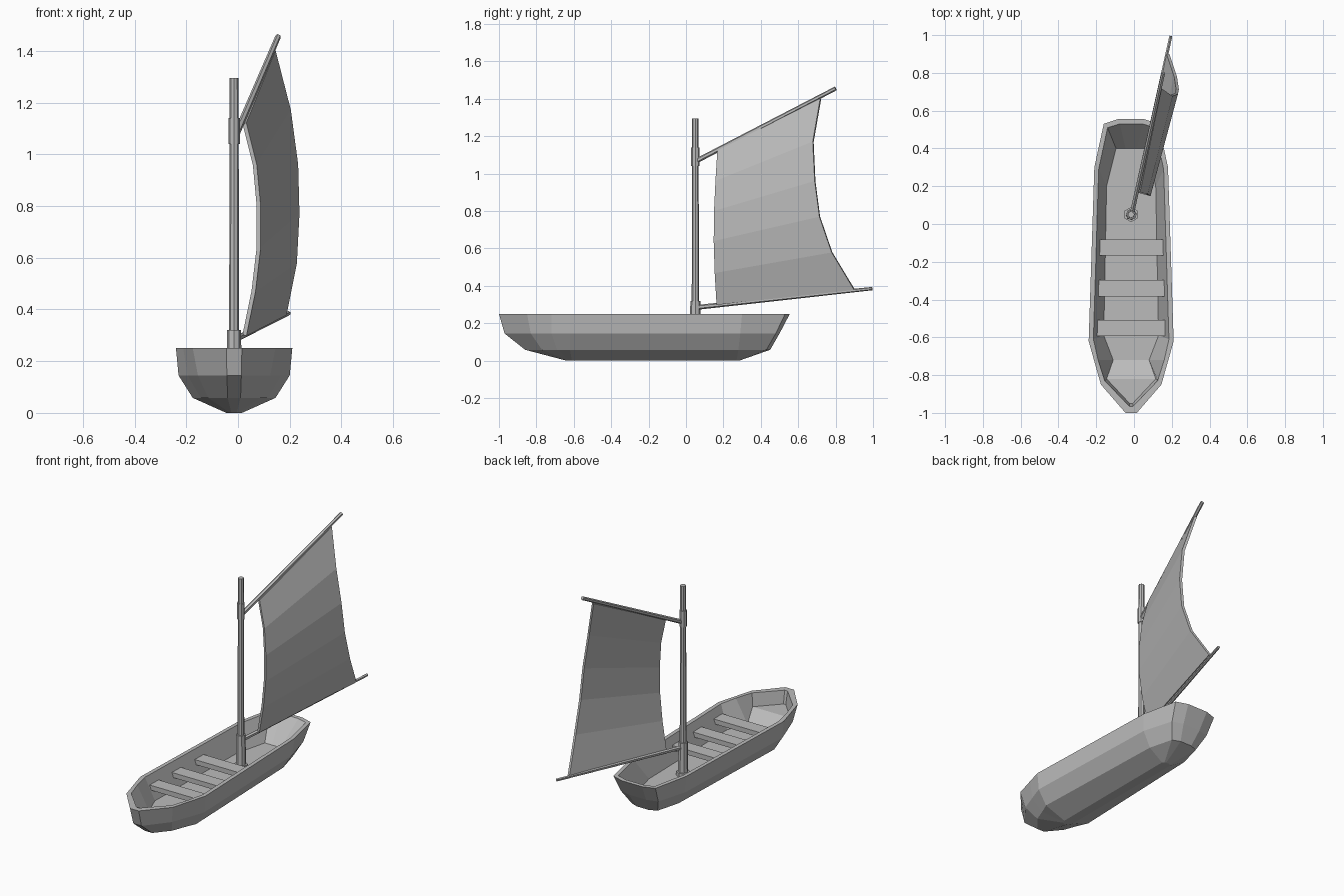
import bpy
import bmesh
from mathutils import Vector

default_cube = bpy.data.objects.get("Cube")
if default_cube:
    bpy.data.objects.remove(default_cube, do_unlink=True)

CENTRE_X = -0.015

# Single flat grey
grey = bpy.data.materials.new("plain grey")
grey.use_nodes = True
grey.diffuse_color = (0.5, 0.5, 0.5, 1)
grey.node_tree.nodes["Principled BSDF"].inputs["Base Color"].default_value = (0.5, 0.5, 0.5, 1)


def finish(name, bm):
    """Turn a bmesh into a named, flat shaded object."""
    bmesh.ops.recalc_face_normals(bm, faces=bm.faces)
    mesh = bpy.data.meshes.new(name)
    bm.to_mesh(mesh)
    bm.free()
    mesh.materials.append(grey)
    obj = bpy.data.objects.new(name, mesh)
    bpy.context.collection.objects.link(obj)
    return obj


def box(name, centre, size):
    bm = bmesh.new()
    bmesh.ops.create_cube(bm, size=1)
    bmesh.ops.scale(bm, vec=size, verts=bm.verts)
    bmesh.ops.translate(bm, vec=centre, verts=bm.verts)
    return finish(name, bm)


def pole(name, start, end, radius, end_radius=None, sides=8):
    """A tapered spar running between two points."""
    start, end = Vector(start), Vector(end)
    axis = end - start
    bm = bmesh.new()
    bmesh.ops.create_cone(bm, cap_ends=True, segments=sides, radius1=radius,
                          radius2=end_radius or radius, depth=axis.length)
    turn = axis.to_track_quat("Z", "Y").to_matrix()
    bmesh.ops.rotate(bm, matrix=turn, verts=bm.verts)
    bmesh.ops.translate(bm, vec=(start + end) / 2, verts=bm.verts)
    return finish(name, bm)


def half_ring(z, outline):
    return [(w, y, z) for w, y in outline]


# Hull: half outlines from bow to stern, keel first, then up and over the rim
keel = half_ring(0, [(.01, -.64), (.015, -.63), (.02, -.625), (.03, -.61),
                     (.03, .27), (.02, .28), (.01, .285)])
bilge = half_ring(.058, [(.025, -.86), (.1, -.77), (.13, -.69), (.16, -.62),
                         (.13, .28), (.09, .43), (.04, .45)])
side = half_ring(.145, [(.028, -.97), (.14, -.83), (.18, -.72), (.215, -.62),
                        (.185, .29), (.13, .48), (.06, .5)])
rim = half_ring(.25, [(.03, -1), (.16, -.85), (.197, -.72), (.225, -.62),
                      (.195, .3), (.145, .53), (.07, .555)])
inner_rim = half_ring(.25, [(.01, -.965), (.14, -.83), (.175, -.72), (.2, -.61),
                            (.172, .29), (.125, .51), (.06, .53)])
floor = half_ring(.11, [(.008, -.95), (.13, -.82), (.095, -.72), (.145, -.59),
                        (.13, .2), (.08, .4), (.03, .4)])
# The floor ramps up into the bow
for i in range(2):
    floor[i] = (*floor[i][:2], .17)

bm = bmesh.new()
loops = []
for half in (keel, bilge, side, rim, inner_rim, floor):
    points = half + [(-w, y, z) for w, y, z in reversed(half)]
    loops.append([bm.verts.new((w + CENTRE_X, y, z)) for w, y, z in points])
count = len(loops[0])
for low, high in zip(loops, loops[1:]):
    for i in range(count):
        j = (i + 1) % count
        bm.faces.new((low[i], low[j], high[j], high[i]))
for loop in (loops[0], loops[-1]):
    for i in range(len(keel) - 1):
        bm.faces.new((loop[i], loop[i + 1], loop[-i - 2], loop[-i - 1]))
finish("hull", bm)

# Rowing benches
for i, y in enumerate((-.55, -.34, -.125)):
    box(f"bench_{i + 1}", (CENTRE_X, y, .185), (.38, .085, .03))

# Mast with its step, socket and collar
mast_y = .05
for name, bottom, top, radius, tip, sides in (
        ("mast_step", .1, .135, .04, .04, 6),
        ("mast_socket", .12, .32, .029, .027, 8),
        ("mast", .12, 1.295, .02, .017, 8),
        ("mast_collar", 1.04, 1.14, .022, .022, 8)):
    pole(name, (CENTRE_X, mast_y, bottom), (CENTRE_X, mast_y, top), radius, tip, sides)

# Spars above and below the sail
pole("gaff", (-.01, .06, 1.07), (.155, .8, 1.455), .013, .011, 6)
pole("boom", (-.01, .06, .285), (.195, .995, .385), .013, .009, 6)

# Sail: a billowing strip of cloth panels, from gaff to boom
luff = [(.025, .17, 1.12), (.065, .16, .96), (.08, .152, .8),
        (.08, .15, .64), (.06, .155, .47), (.025, .165, .3)]
leech = [(.138, .72, 1.4), (.197, .68, 1.17), (.225, .69, .96),
         (.23, .715, .77), (.22, .78, .58), (.18, .9, .38)]
bm = bmesh.new()
rows = [[bm.verts.new(p) for p in pair] for pair in zip(luff, leech)]
for upper, lower in zip(rows, rows[1:]):
    bm.faces.new((upper[0], upper[1], lower[1], lower[0]))
sail = finish("sail", bm)
cloth = sail.modifiers.new("cloth thickness", "SOLIDIFY")
cloth.thickness = .016
cloth.offset = 0
